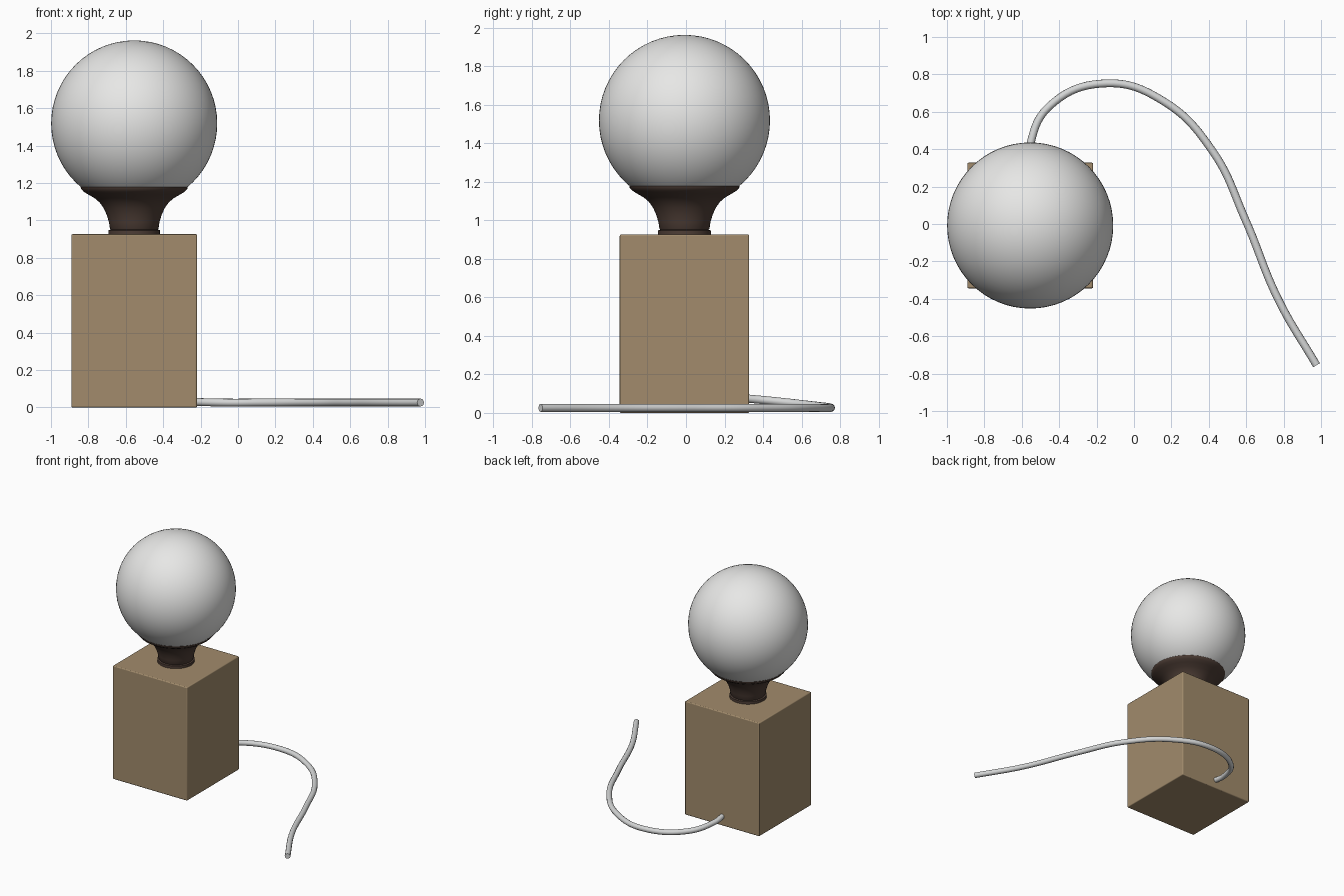
import bpy, bmesh, math

if "Cube" in bpy.data.objects:
    bpy.data.objects.remove(bpy.data.objects["Cube"], do_unlink=True)

CX, CY = -0.555, -0.008  # vertical axis of the lamp


def material(name, rgb, rough=0.5):
    m = bpy.data.materials.new(name)
    m.use_nodes = True
    m.diffuse_color = (*rgb, 1)
    shader = m.node_tree.nodes["Principled BSDF"]
    shader.inputs["Base Color"].default_value = (*rgb, 1)
    shader.inputs["Roughness"].default_value = rough
    return m


wood = material("oak wood", (0.36, 0.26, 0.15))
bronze = material("dark bronze", (0.075, 0.047, 0.036))
glass = material("opal glass", (0.80, 0.80, 0.79))
cable = material("pale grey cable", (0.66, 0.67, 0.67))


def finish(obj, name, mat, angle=35):
    obj.name = obj.data.name = name
    obj.data.materials.append(mat)
    bpy.ops.object.select_all(action="DESELECT")
    obj.select_set(True)
    bpy.context.view_layer.objects.active = obj
    if obj.type == "MESH":
        bpy.ops.object.shade_smooth_by_angle(angle=math.radians(angle))
    return obj


def lathe(name, profile, mat, steps=64):
    """Spin a (radius, height) profile around the lamp axis."""
    bm = bmesh.new()
    verts = [bm.verts.new((r, 0, z)) for r, z in profile]
    edges = [bm.edges.new(pair) for pair in zip(verts, verts[1:])]
    bmesh.ops.spin(bm, geom=verts + edges, cent=(0, 0, 0), axis=(0, 0, 1),
                   angle=math.tau, steps=steps)
    bmesh.ops.remove_doubles(bm, verts=bm.verts, dist=0.0001)
    bmesh.ops.recalc_face_normals(bm, faces=bm.faces)
    mesh = bpy.data.meshes.new(name)
    bm.to_mesh(mesh)
    bm.free()
    obj = bpy.data.objects.new(name, mesh)
    obj.location = (CX, CY, 0)
    bpy.context.collection.objects.link(obj)
    return finish(obj, name, mat)


# Wooden block base with slightly softened edges
bpy.ops.mesh.primitive_cube_add(size=1, location=(CX, CY, 0.463))
block = bpy.context.object
block.scale = (0.672, 0.672, 0.926)
bpy.ops.object.transform_apply(location=False, rotation=False, scale=True)
bevel = block.modifiers.new("soft edges", "BEVEL")
bevel.width = 0.007
bevel.segments = 3
finish(block, "wooden_base", wood)

# Thin collar disc on top of the block
lathe("collar", [(0, 0.92), (0.137, 0.92), (0.137, 0.947),
                 (0.125, 0.951), (0, 0.951)], bronze)

# Flared holder, closed inside the globe
lathe("globe_holder", [(0, 0.945), (0.122, 0.945), (0.13, 0.957),
                       (0.135, 0.99), (0.147, 1.03), (0.163, 1.065),
                       (0.184, 1.095), (0.212, 1.119), (0.247, 1.139),
                       (0.271, 1.154), (0.284, 1.168), (0.286, 1.177),
                       (0.276, 1.177), (0.2, 1.13), (0, 1.09)], bronze)

# Glass globe
bpy.ops.mesh.primitive_uv_sphere_add(segments=64, ring_count=32, radius=0.444,
                                     location=(CX, CY, 1.518))
finish(bpy.context.object, "globe", glass, 60)

# Power cable leaving the back of the block and lying on the floor
path = [(-0.553, 0.30, 0.076), (-0.553, 0.43, 0.064), (-0.45, 0.632, 0.042),
        (-0.147, 0.752, 0.027), (0.16, 0.655, 0.026), (0.42, 0.39, 0.026),
        (0.596, 0.022, 0.026), (0.772, -0.405, 0.026), (0.976, -0.755, 0.026)]
curve = bpy.data.curves.new("power_cable", "CURVE")
curve.dimensions = "3D"
curve.bevel_depth = 0.021
curve.bevel_resolution = 4
curve.use_fill_caps = True
spline = curve.splines.new("BEZIER")
spline.resolution_u = 10
spline.bezier_points.add(len(path) - 1)
for point, co in zip(spline.bezier_points, path):
    point.co = co
    point.handle_left_type = point.handle_right_type = "AUTO"
cord = bpy.data.objects.new("power_cable", curve)
bpy.context.collection.objects.link(cord)
finish(cord, "power_cable", cable)
bpy.ops.object.convert(target="MESH")
bpy.ops.object.shade_smooth_by_angle(angle=math.radians(45))
